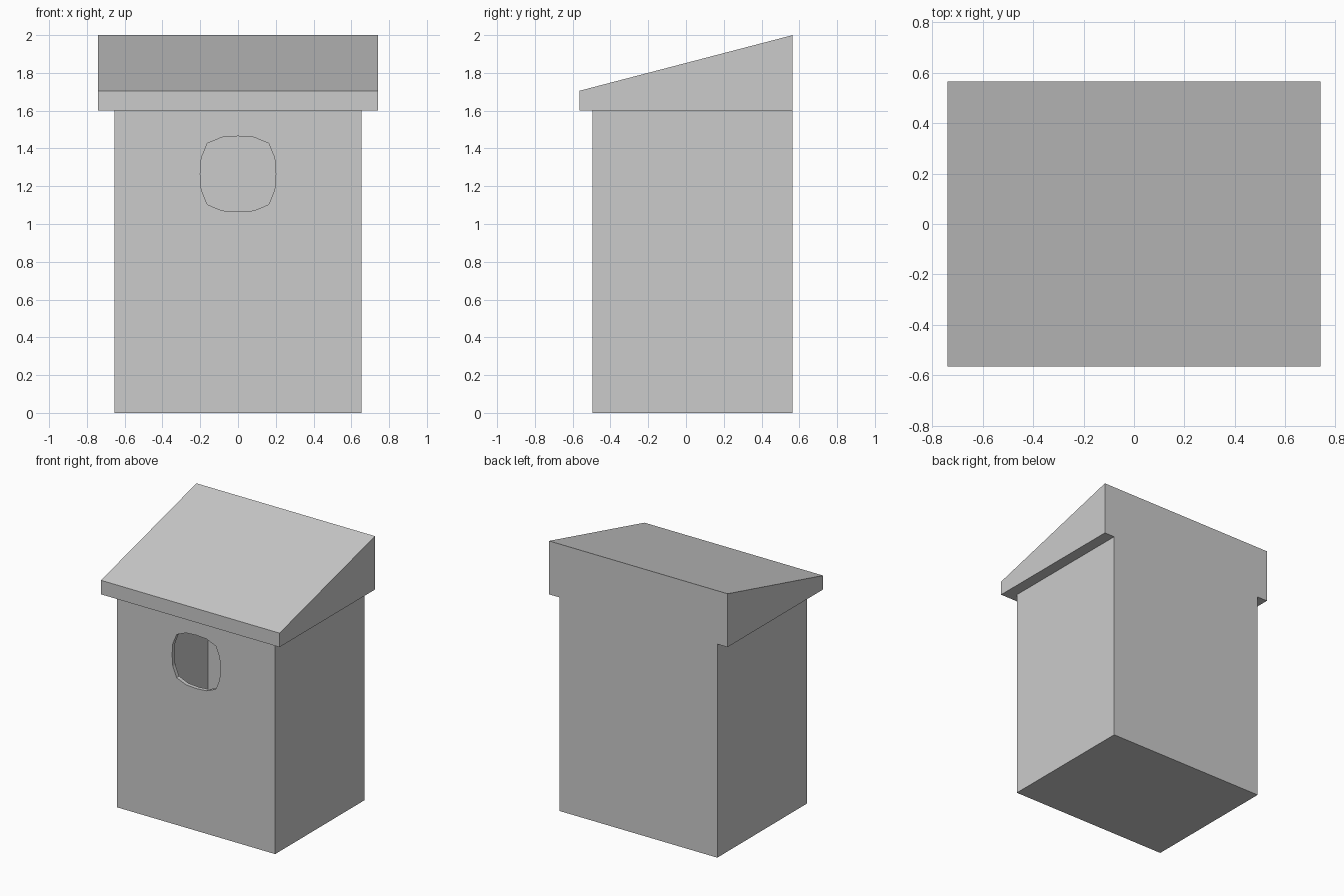
import bpy, bmesh, math

if "Cube" in bpy.data.objects:
    bpy.data.objects.remove(bpy.data.objects["Cube"])

T = 0.03                      # wall thickness
SLOPE = (2.0 - 1.705) / 1.13  # roof pitch


def prism(name, points, half_x):
    """Extrude a (y, z) side profile symmetrically along x."""
    bm = bmesh.new()
    face = bm.faces.new([bm.verts.new((-half_x, y, z)) for y, z in points])
    ext = bmesh.ops.extrude_face_region(bm, geom=[face])
    moved = [v for v in ext["geom"] if isinstance(v, bmesh.types.BMVert)]
    bmesh.ops.translate(bm, verts=moved, vec=(2 * half_x, 0, 0))
    bmesh.ops.recalc_face_normals(bm, faces=bm.faces)
    return finish(name, bm)


def finish(name, bm):
    mesh = bpy.data.meshes.new(name)
    bm.to_mesh(mesh)
    bm.free()
    ob = bpy.data.objects.new(name, mesh)
    bpy.context.collection.objects.link(ob)
    return ob


def box(name, half_x, y0, y1, z0, z1):
    return prism(name, [(y0, z0), (y1, z0), (y1, z1), (y0, z1)], half_x)


def cut(target, cutter):
    """Subtract the cutter and bake the result."""
    mod = target.modifiers.new("cut", 'BOOLEAN')
    mod.operation = 'DIFFERENCE'
    mod.solver = 'EXACT'
    mod.object = cutter
    cutter.hide_render = True
    bpy.context.view_layer.objects.active = target
    bpy.ops.object.modifier_apply(modifier=mod.name)


def wedge(name, half_x, y_half, bottom, drop):
    """Lean-to roof block with a sloping top."""
    top = lambda y: 1.8525 + SLOPE * y - drop
    return prism(name, [(-y_half, bottom), (y_half, bottom),
                        (y_half, top(y_half)), (-y_half, top(-y_half))], half_x)


# Thin-walled body and roof
body = box("house_body", 0.655, -0.495, 0.565, 0, 1.6)
roof = wedge("sloping_roof", 0.74, 0.565, 1.6, 0)

# Interior cavities
room = box("room_cutter", 0.655 - T, -0.495 + T, 0.565 - T, T, 1.65)
attic = wedge("attic_cutter", 0.74 - T, 0.565 - T, 1.6 + T, T * 1.035)

# Rounded-square entrance hole, 16 sides
quarter = [(0.2, 0), (0.194, 0.085), (0.162, 0.162), (0.085, 0.194)]
bm = bmesh.new()
ring = []
for k in range(4):
    c, s = round(math.cos(k * math.pi / 2)), round(math.sin(k * math.pi / 2))
    ring += [bm.verts.new((c * x - s * z, -0.7, 1.265 + s * x + c * z)) for x, z in quarter]
ext = bmesh.ops.extrude_face_region(bm, geom=[bm.faces.new(ring)])
bmesh.ops.translate(bm, vec=(0, 0.5, 0),
                    verts=[v for v in ext["geom"] if isinstance(v, bmesh.types.BMVert)])
bmesh.ops.recalc_face_normals(bm, faces=bm.faces)
hole = finish("entrance_cutter", bm)

for target, cutter in ((body, room), (body, hole), (roof, attic), (roof, room)):
    cut(target, cutter)
for cutter in (room, attic, hole):
    bpy.data.objects.remove(cutter)
